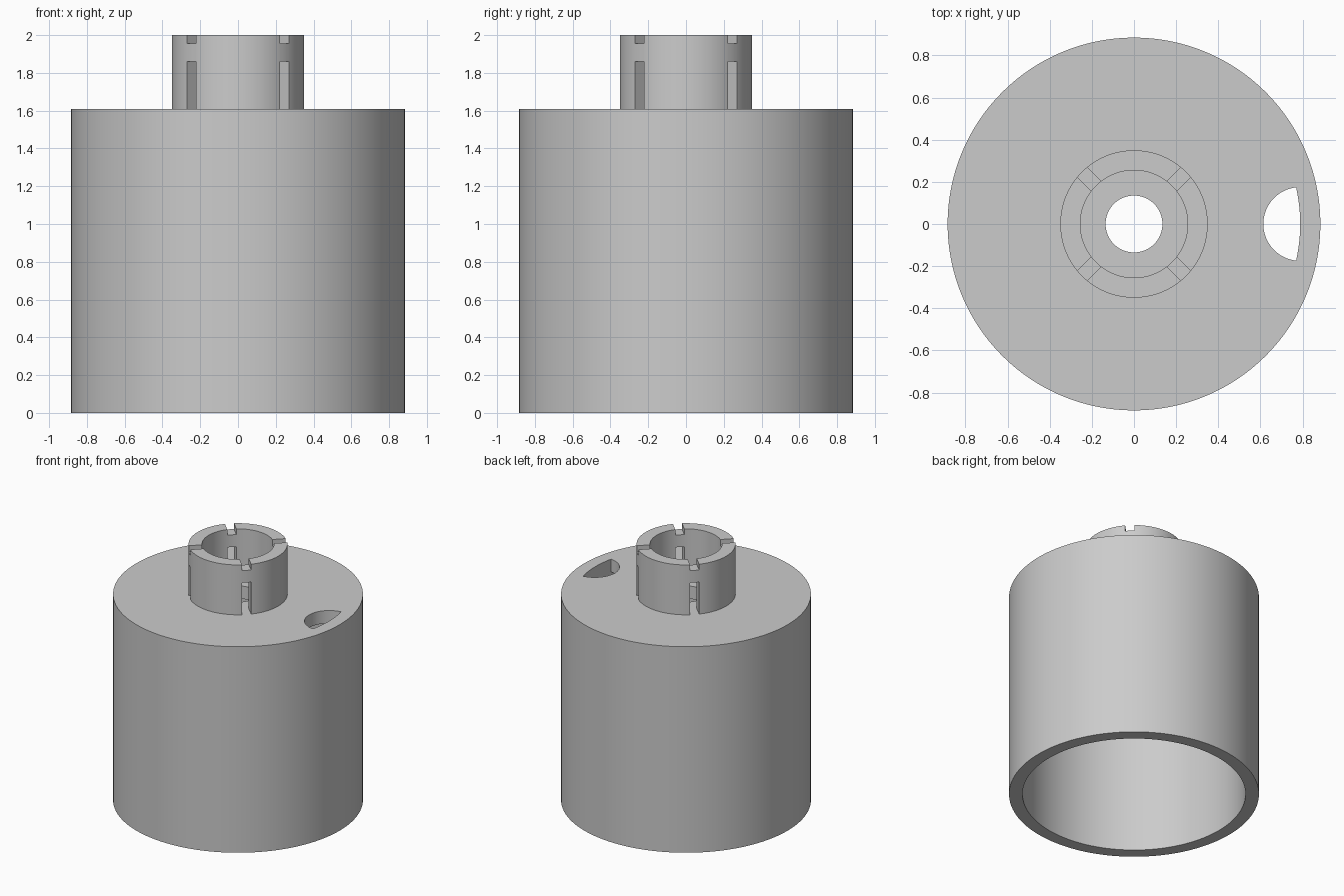
import bpy
import bmesh
from math import sin, cos, pi, asin, radians
from mathutils import Matrix

if "Cube" in bpy.data.objects:
    bpy.data.objects.remove(bpy.data.objects["Cube"], do_unlink=True)

SEGMENTS = 128
OUTER, INNER = 0.885, 0.79
SHOULDER, PLATE = 1.61, 0.1
COLLAR_OUT, COLLAR_IN, TOP = 0.35, 0.255, 2.0
BORE = 0.135

grey = bpy.data.materials.new("plain grey")
grey.use_nodes = True
colour = (0.6, 0.6, 0.6, 1)
grey.diffuse_color = colour
grey.node_tree.nodes["Principled BSDF"].inputs["Base Color"].default_value = colour


def make_object(name, bm):
    bmesh.ops.recalc_face_normals(bm, faces=bm.faces)
    mesh = bpy.data.meshes.new(name)
    bm.to_mesh(mesh)
    bm.free()
    mesh.materials.append(grey)
    obj = bpy.data.objects.new(name, mesh)
    bpy.context.collection.objects.link(obj)
    return obj


def lathe(name, profile):
    """Revolve a closed (radius, z) profile about the z axis."""
    bm = bmesh.new()
    rings = []
    for i in range(SEGMENTS):
        a = 2 * pi * i / SEGMENTS
        rings.append([bm.verts.new((r * cos(a), r * sin(a), z)) for r, z in profile])
    n = len(profile)
    for i, ring in enumerate(rings):
        following = rings[(i + 1) % SEGMENTS]
        for j in range(n):
            k = (j + 1) % n
            bm.faces.new((ring[j], following[j], following[k], ring[k]))
    return make_object(name, bm)


def prism(name, outline, low, high):
    """Extrude a flat (x, y) outline between two heights."""
    bm = bmesh.new()
    face = bm.faces.new([bm.verts.new((x, y, low)) for x, y in outline])
    moved = bmesh.ops.extrude_face_region(bm, geom=[face])["geom"]
    verts = [v for v in moved if isinstance(v, bmesh.types.BMVert)]
    bmesh.ops.translate(bm, verts=verts, vec=(0, 0, high - low))
    return make_object(name, bm)


def cut(target, cutter):
    cutter.hide_render = True
    mod = target.modifiers.new("cut", "BOOLEAN")
    mod.operation = "DIFFERENCE"
    mod.solver = "EXACT"
    mod.object = cutter
    bpy.context.view_layer.objects.active = target
    bpy.ops.object.modifier_apply(modifier=mod.name)
    bpy.data.objects.remove(cutter, do_unlink=True)


# Hollow body, open below, with a bored top plate
body = lathe("hollow_body", [
    (INNER, 0), (OUTER, 0), (OUTER, SHOULDER), (BORE, SHOULDER),
    (BORE, SHOULDER - PLATE), (INNER, SHOULDER - PLATE)])

# Side opening: a round hole clipped by the inner wall
hole_r, edge = 0.175, INNER - 0.001
tip = 2 * asin(hole_r / 2 / edge)
start = pi / 2 + tip / 2
steps = 32
outline = []
for i in range(steps + 1):
    a = start + (2 * pi - 2 * start) * i / steps
    outline.append((edge + hole_r * cos(a), hole_r * sin(a)))
for i in range(1, 12):
    a = -tip + 2 * tip * i / 12
    outline.append((edge * cos(a), edge * sin(a)))
cut(body, prism("opening_cutter", outline, SHOULDER - PLATE - 0.05, SHOULDER + 0.05))

# Collar standing on the top plate
collar = lathe("slotted_collar", [
    (COLLAR_IN, SHOULDER), (COLLAR_OUT, SHOULDER),
    (COLLAR_OUT, TOP), (COLLAR_IN, TOP)])

# Four diagonal slots: a tall window below and a shallow notch on the rim
half = 0.0325
slot = [(0.2, -half), (0.4, -half), (0.4, half), (0.2, half)]
for quarter in range(4):
    for low, high in ((SHOULDER - 0.05, 1.86), (1.955, TOP + 0.05)):
        cutter = prism("slot_cutter", slot, low, high)
        cutter.data.transform(Matrix.Rotation(radians(45 + 90 * quarter), 4, "Z"))
        cut(collar, cutter)

# Smooth round walls, crisp edges
bpy.ops.object.select_all(action="DESELECT")
for obj in (body, collar):
    obj.select_set(True)
bpy.context.view_layer.objects.active = body
bpy.ops.object.shade_smooth_by_angle(angle=radians(30))
